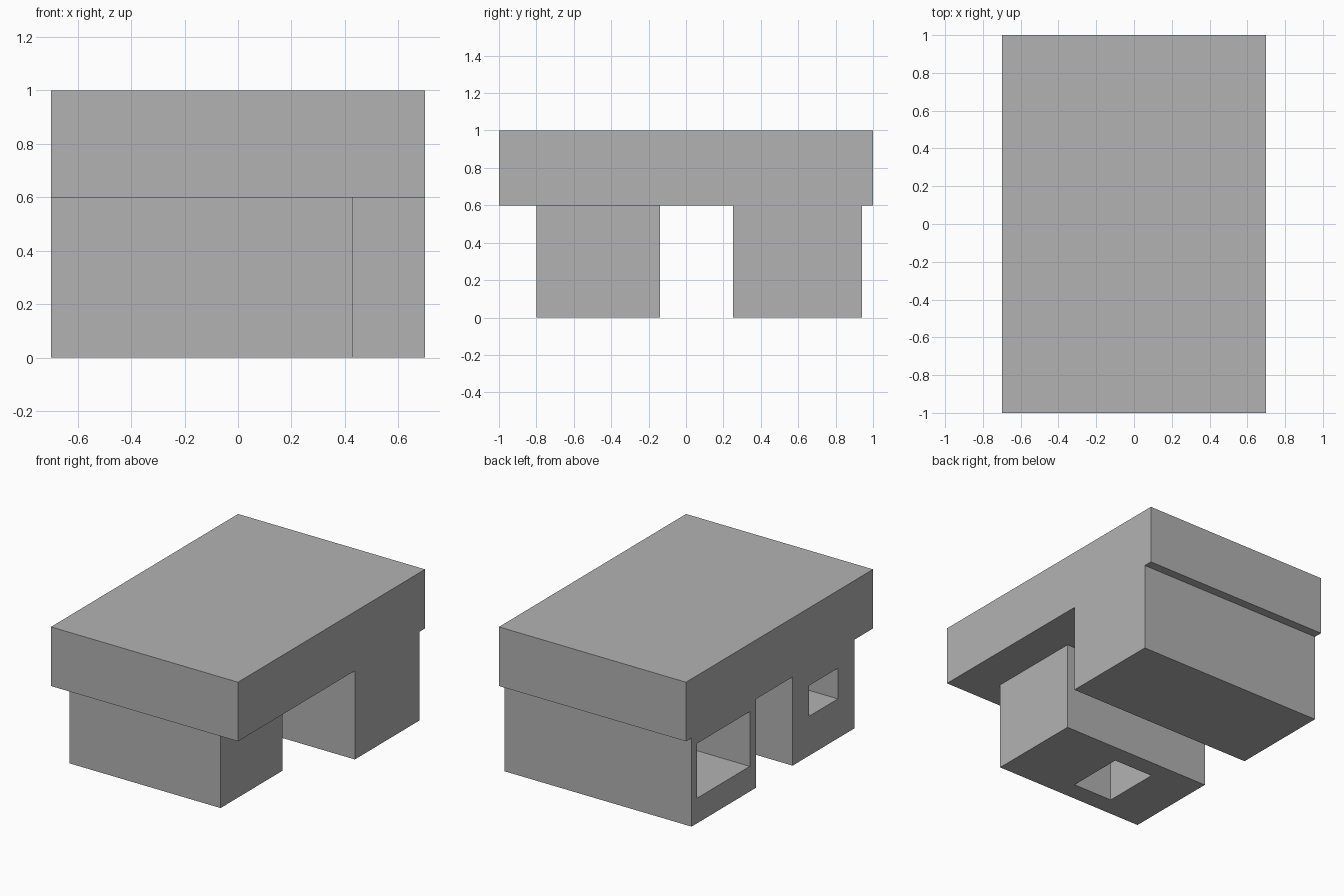
import bpy
import bmesh

default_cube = bpy.data.objects.get("Cube")
if default_cube:
    bpy.data.objects.remove(default_cube, do_unlink=True)

# Single matte grey
grey = bpy.data.materials.new("plain_grey")
grey.use_nodes = True
colour = (0.448, 0.448, 0.448, 1)
grey.diffuse_color = colour
grey.node_tree.nodes["Principled BSDF"].inputs["Base Color"].default_value = colour


def extrude_profile(name, profile, x0, x1):
    """Extrude a (y, z) outline along x."""
    bm = bmesh.new()
    face = bm.faces.new([bm.verts.new((x0, y, z)) for y, z in profile])
    result = bmesh.ops.extrude_face_region(bm, geom=[face])
    moved = [v for v in result["geom"] if isinstance(v, bmesh.types.BMVert)]
    bmesh.ops.translate(bm, vec=(x1 - x0, 0, 0), verts=moved)
    bmesh.ops.recalc_face_normals(bm, faces=bm.faces)
    mesh = bpy.data.meshes.new(name)
    bm.to_mesh(mesh)
    bm.free()
    mesh.materials.append(grey)
    obj = bpy.data.objects.new(name, mesh)
    bpy.context.collection.objects.link(obj)
    return obj


def cut_box(target, name, x, y, z):
    """Subtract a box given by its ranges from the target."""
    outline = [(y[0], z[0]), (y[1], z[0]), (y[1], z[1]), (y[0], z[1])]
    cutter = extrude_profile(name, outline, *x)
    cutter.hide_render = True
    mod = target.modifiers.new(name, "BOOLEAN")
    mod.operation = "DIFFERENCE"
    mod.solver = "EXACT"
    mod.object = cutter
    bpy.context.view_layer.objects.active = target
    bpy.ops.object.modifier_apply(modifier=name)
    bpy.data.objects.remove(cutter, do_unlink=True)


# Thick top slab with two block legs, drawn as one side outline
body = extrude_profile("slab_with_legs", [
    (-1, 1), (-1, 0.6), (-0.8, 0.6), (-0.8, 0), (-0.14, 0), (-0.14, 0.6),
    (0.25, 0.6), (0.25, 0), (0.94, 0), (0.94, 0.6), (1, 0.6), (1, 1),
], -0.7, 0.7)

# Front leg stops short on its left side
cut_box(body, "leg_notch", (0.43, 0.8), (-0.9, -0.05), (-0.1, 0.6))

# Deep pocket in the rear leg, opening on the right side
cut_box(body, "rear_pocket", (-0.8, 0.4), (0.317, 0.882), (0.17, 0.54))

# Front leg: side pocket and a shaft up from the underside
cut_box(body, "front_pocket", (-0.8, -0.2), (-0.624, -0.317), (0.267, 0.474))
cut_box(body, "bottom_shaft", (-0.367, -0.07), (-0.666, -0.267), (-0.1, 0.45))
